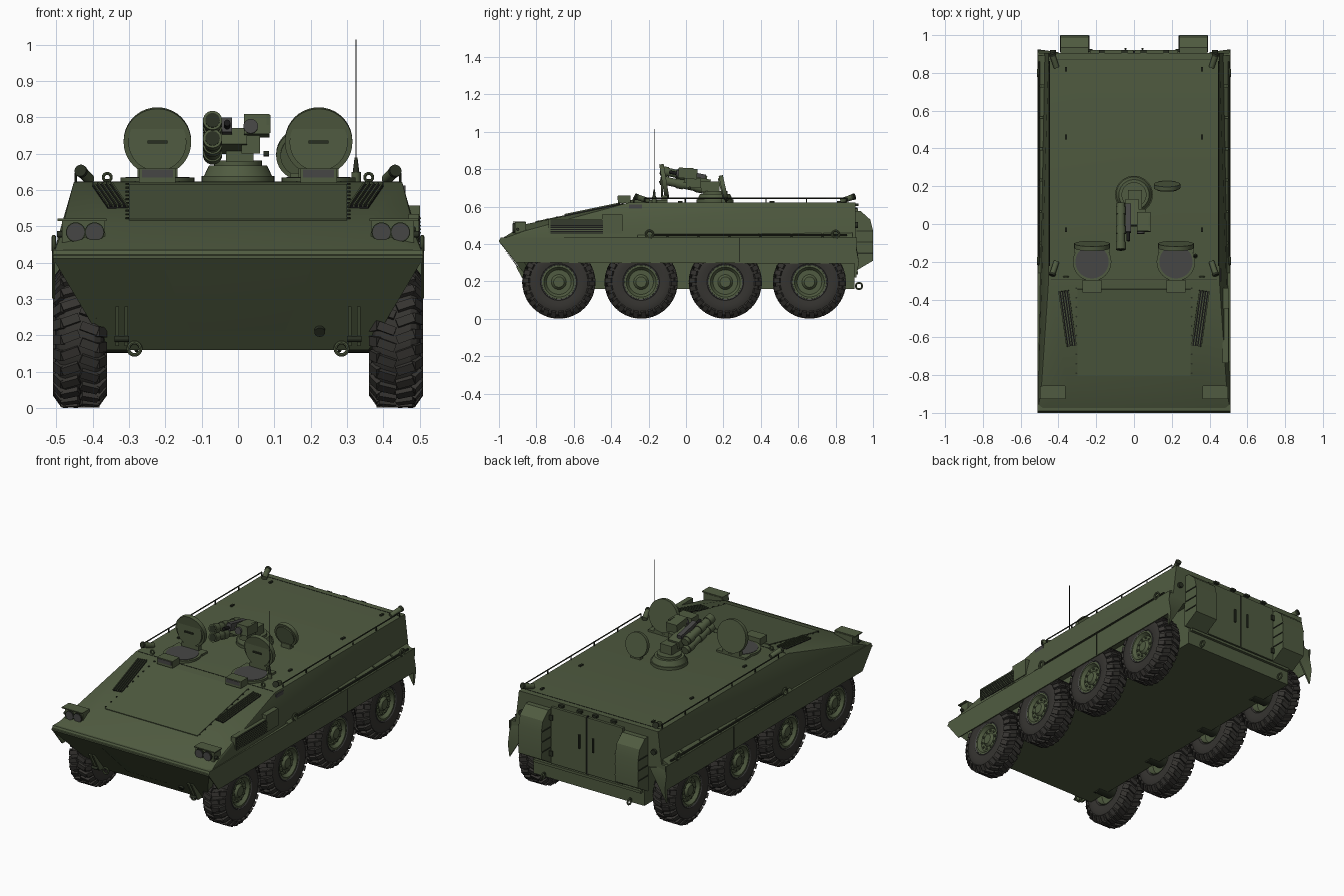
import bpy, bmesh, math
from mathutils import Matrix, Vector
from math import pi

if "Cube" in bpy.data.objects:
    bpy.data.objects.remove(bpy.data.objects["Cube"])

def mat(name, c):
    m = bpy.data.materials.new(name)
    m.diffuse_color = (*c, 1)
    m.use_nodes = True
    m.node_tree.nodes["Principled BSDF"].inputs["Base Color"].default_value = m.diffuse_color
    return m
GREEN = mat("olive_green", (0.080, 0.105, 0.052))
TYRE = mat("tyre_rubber", (0.036, 0.034, 0.030))
GREY = mat("dark_grey", (0.062, 0.062, 0.060))
DARK = mat("shadow_green", (0.022, 0.028, 0.016))
BLACK = mat("black", (0.010, 0.010, 0.010))
T, R = Matrix.Translation, Matrix.Rotation

def mk(name, bm, m):
    bmesh.ops.recalc_face_normals(bm, faces=bm.faces)
    for f in bm.faces:
        f.smooth = True
    for e in bm.edges:
        e.smooth = len(e.link_faces) == 2 and e.calc_face_angle(0) < 0.5
    me = bpy.data.meshes.new(name)
    bm.to_mesh(me)
    bm.free()
    me.materials.append(m)
    return place(name, me)

def place(name, me):
    o = bpy.data.objects.new(name, me)
    bpy.context.collection.objects.link(o)
    return o

def box(name, c, s, m=GREEN, rot=None):
    bm = bmesh.new()
    M = T(c) @ (rot or Matrix()) @ Matrix.Diagonal((*s, 1))
    bmesh.ops.create_cube(bm, size=1, matrix=M)
    return mk(name, bm, m)

def cyl(name, a, b, r, m=GREEN, r2=None, n=24):
    a, b = Vector(a), Vector(b)
    d = b - a
    bm = bmesh.new()
    M = T((a + b) / 2) @ d.to_track_quat('Z', 'Y').to_matrix().to_4x4()
    bmesh.ops.create_cone(bm, cap_ends=True, segments=n, radius1=r,
                          radius2=r if r2 is None else r2, depth=d.length, matrix=M)
    return mk(name, bm, m)

def hull(name, pts, m=GREEN, mirror=True):
    bm = bmesh.new()
    for x, y, z in pts:
        for s in ((1, -1) if mirror else (1,)):
            bm.verts.new((x * s, y, z))
    r = bmesh.ops.convex_hull(bm, input=bm.verts[:])
    bmesh.ops.delete(bm, geom=[v for v in r["geom_interior"] if isinstance(v, bmesh.types.BMVert)], context='VERTS')
    bmesh.ops.dissolve_limit(bm, angle_limit=0.01, verts=bm.verts[:], edges=bm.edges[:])
    return mk(name, bm, m)

def ring(name, c, R0, r, m=GREEN, axis='X'):
    bm = bmesh.new()
    lathe(bm, [(r * math.cos(i * pi / 4), R0 + r * math.sin(i * pi / 4)) for i in range(9)], 16)
    if axis == 'Y':
        bm.transform(R(pi / 2, 4, 'Z'))
    bm.transform(T(c))
    return mk(name, bm, m)

def lathe(bm, prof, n):
    rows = [[bm.verts.new((x, r * math.sin(2 * pi * i / n), r * math.cos(2 * pi * i / n)))
             for x, r in prof] for i in range(n)]
    for i in range(n):
        a, b = rows[i], rows[(i + 1) % n]
        for j in range(len(prof) - 1):
            bm.faces.new((a[j], a[j + 1], b[j + 1], b[j]))
    bmesh.ops.remove_doubles(bm, verts=bm.verts[:], dist=1e-5)

# ---- hull
hull("upper_hull", [(.452, -.30, .622), (.452, .905, .622), (.35, -.86, .505), (.49, -.86, .47),
                    (.51, -1, .42), (.51, -1, .412), (.497, -.84, .432), (.475, .905, .432), (.475, .905, .40)])
hull("sponson", [(.51, -1, .412), (.51, -.99, .435), (.51, .905, .435), (.51, .905, .40), (.51, -.97, .40)])
hull("lower_hull", [(.36, -.80, .16), (.36, .90, .16), (.36, .905, .41), (.36, -.80, .41)])
hull("nose_plate", [(.51, -1, .412), (.36, -.80, .16), (.51, -.93, .412), (.36, -.78, .16), (.36, -.78, .41)])
nose = [(.20, -.978, .38), (.13, -.843, .21), (0, -.91, .288)]
hull("nose_relief", nose)
for s in (1, -1):
    x = .51 * s
    hull("side_skirt", [(x - .006 * s * k, y, z) for k in (0, 1) for y, z in
         ((-1, .415), (-.91, .30), (.905, .295), (.915, .435), (-.99, .435))], mirror=False)
    hull("rear_mud_flap", [(x, .90, .43), (x, .925, .30), (x, .90, .22), (.40 * s, .90, .40),
                           (.40 * s, .91, .40), (x, .91, .22)], mirror=False)
    box("skirt_seam", (x, .285, .367), (.004, .005, .13), DARK)
    # sloping stowage ledge panels
    for i in range(7):
        y = -.26 + i * .166
        hull("ledge_panel", [(a * s, b, c) for b in (y, y + .155) for a, c in
             ((.51, .434), (.505, .441), (.468, .462), (.468, .434))], mirror=False)
    # tow cable with eyes
    cyl("tow_cable", (.503 * s, -.18, .447), (.503 * s, .86, .447), .006, DARK, n=8)
    for y in (-.195, .80):
        ring("tow_eye", (.507 * s, y, .452), .019, .006, GREEN)
    # roof rail
    cyl("roof_rail", (.447 * s, -.22, .645), (.447 * s, .86, .645), .0035, DARK, n=8)
    for i in range(6):
        y = -.22 + i * .216
        cyl("rail_post", (.447 * s, y, .615), (.447 * s, y, .645), .0035, DARK, n=8)
    # corner launchers
    for y, d in ((-.23, -1), (.86, 1)):
        cyl("corner_launcher", (.41 * s, y - .03 * d, .63), (.432 * s, y + .035 * d, .652), .015, n=16)
        cyl("launcher_cap", (.43 * s, y + .03 * d, .65), (.434 * s, y + .042 * d, .654), .017, DARK, n=16)
    ring("lifting_eye", (.36 * s, -.28, .635), .011, .004, GREEN, 'Y')
    for y in (-.03, .46, .82):
        box("roof_tie_down", (.36 * s, y, .625), (.012, .025, .01), DARK)
    # headlight clusters
    box("headlight_box", (.425 * s, -.885, .486), (.118, .06, .06))
    box("headlight_hood", (.43 * s, -.892, .518), (.135, .068, .006))
    for dx, r in ((-.03, .024), (.022, .024)):
        cyl("headlight_rim", ((.425 + dx) * s, -.914, .484), ((.425 + dx) * s, -.924, .484), r + .003, DARK)
        cyl("headlight_lens", ((.425 + dx) * s, -.92, .484), ((.425 + dx) * s, -.927, .484), r, GREY)
    cyl("side_marker", (.48 * s, -.90, .478), (.498 * s, -.90, .478), .009, DARK, n=12)
    # glacis louvres, running lengthwise
    tilt = R(math.atan(.117 / .56), 4, 'X')
    yaw = R(-.14 * s, 4, 'Z')
    c = Vector((.352 * s, -.50, .583))
    box("louvre_recess", c, (.056, .30, .006), BLACK, tilt @ yaw)
    for i in range(5):
        off = tilt @ yaw @ Vector(((i - 2) * .0125, 0, .004))
        box("louvre_bar", c + off, (.005, .30, .008), GREEN, tilt @ yaw)
    # front tow brackets and rings
    for dx in (-.012, .012):
        hull("tow_bracket", [((.32 * s + dx + e), y, z) for e in (-.005, .005) for y, z in
             ((-.91, .28), (-.885, .28), (-.85, .17), (-.80, .17))], mirror=False)
    cyl("tow_pin", (.30 * s, -.87, .19), (.34 * s, -.87, .19), .008, DARK, n=12)
    ring("front_tow_ring", (.285 * s, -.82, .163), .017, .005, GREEN, 'Y')
    ring("rear_tow_ring", (.28 * s, .925, .175), .017, .005, GREEN)

# glacis access panel
box("glacis_panel", (0, -.575, .565), (.60, .47, .008), GREEN, tilt)
for s in (1, -1):
    for i in range(10):
        y = -.79 + i * .05
        z = .506 + (y + .86) * .209
        cyl("glacis_bolt", (.305 * s, y, z), (.305 * s, y, z + .005), .005, DARK, n=8)
box("roof_rear_seam", (0, .87, .6225), (.90, .004, .002), DARK)
box("roof_front_seam", (0, -.295, .6225), (.88, .004, .002), DARK)
cyl("nose_drain_plug", (.225, -.852, .208), (.225, -.835, .22), .015, DARK, n=16)

# right-hand engine grille and box
box("grille_frame", (.484, -.585, .492), (.030, .30, .085))
box("grille_dark", (.499, -.585, .492), (.004, .28, .072), BLACK)
for i in range(7):
    box("grille_slat", (.501, -.585, .462 + i * .010), (.006, .28, .004), GREEN)
box("exhaust_box", (.478, -.395, .507), (.045, .11, .10))
box("small_side_grille", (.456, -.27, .595), (.010, .07, .034), GREY)

# ---- rear face
for s in (1, -1):
    box("rear_door", (.119 * s, .91, .425), (.228, .02, .33))
    cyl("door_handle", (.045 * s, .927, .40), (.045 * s, .927, .48), .006, DARK, n=8)
    for z in (.32, .53):
        box("door_hinge", (.232 * s, .92, z), (.025, .015, .03), DARK)
    hull("rear_stowage_box", [(a * s, y, z) for a in (.24, .388) for y, z in
         ((.90, .575), (.935, .575), (.985, .53), (1, .47), (1, .31), (.91, .257), (.90, .257))], mirror=False)
    for z in (.35, .41, .47):
        box("stowage_rib", (.314 * s, .955, z), (.156, .087, .006), DARK)
    cyl("tail_light", (.43 * s, .90, .50), (.43 * s, .92, .50), .016, DARK, n=16)
box("door_gap", (0, .91, .425), (.008, .012, .34), BLACK)
box("rear_sill", (0, .912, .245), (.70, .016, .015))
for x in (-.17, -.05, .05, .17):
    box("rear_roof_lug", (x, .912, .61), (.03, .02, .012), DARK)

# ---- crew hatches
for s in (1, -1):
    x = .222 * s
    cyl("hatch_ring", (x, -.20, .615), (x, -.20, .634), .102, n=40)
    cyl("hatch_opening", (x, -.20, .63), (x, -.20, .6365), .088, GREY, n=40)
    box("hatch_base", (x, -.125, .627), (.19, .05, .014))
    lean = Vector((0, .02, 0))
    a = Vector((x, -.128, .732))
    cyl("hatch_lid", a, a + Vector((0, .024, .004)), .093, n=40)
    cyl("hatch_lid_pad", a - Vector((0, .006, 0)), a + Vector((0, .004, 0)), .080, n=40)
    box("hatch_lid_grip", a - Vector((0, .012, 0)), (.055, .008, .008), DARK)
    box("hatch_hinge", (x, -.115, .645), (.11, .03, .03), GREEN)
    box("periscope", (x, -.33, .64), (.10, .065, .04))
    box("periscope_glass", (x, -.3635, .645), (.085, .004, .022), GREY)
cyl("rear_hatch_lid", (.175, .19, .695), (.175, .212, .70), .07, n=36)
cyl("rear_hatch_pad", (.175, .184, .694), (.175, .192, .696), .058, n=36)
box("rear_hatch_hinge", (.175, .205, .632), (.06, .03, .03))

# ---- weapon station
cyl("turret_ring", (0, .155, .615), (0, .155, .638), .100, n=40)
cyl("turret_collar", (0, .155, .638), (0, .155, .668), .094, r2=.080, n=40)
cyl("turret_top", (0, .155, .668), (0, .155, .682), .066, n=32)
box("turret_mount", (.005, .13, .705), (.075, .10, .055))
box("turret_cradle", (-.01, .06, .735), (.07, .14, .045), GREEN, R(-.2, 4, 'X'))
for dz in (0, -.05):
    p, q = Vector((-.07, -.135, .792 + dz)), Vector((-.07, .11, .742 + dz))
    cyl("launch_tube", p, q, .022)
    d = (q - p).normalized()
    for t in (0, .085, .19):
        cyl("tube_collar", p + d * t, p + d * (t + .04), .0265)
    cyl("tube_muzzle", p - d * .003, p + d * .002, .020, DARK)
box("gun_body", (-.03, .03, .765), (.028, .15, .04), GREY, R(-.2, 4, 'X'))
cyl("gun_barrel", (-.03, -.09, .785), (-.03, -.03, .773), .009, BLACK, n=12)
box("sight_box", (.052, .01, .777), (.07, .10, .055), GREEN, R(-.1, 4, 'X'))
cyl("sight_lens", (.035, -.052, .776), (.035, -.03, .774), .020, GREY)
box("sight_hood", (.084, 0, .782), (.012, .08, .05))
box("ammo_box", (.035, .04, .725), (.05, .08, .05))
cyl("station_sensor", (.07, .02, .70), (.085, .02, .70), .008, DARK, n=12)

# ---- antenna
cyl("antenna_base", (.325, -.17, .62), (.325, -.17, .65), .013, n=16)
cyl("antenna_spring", (.325, -.17, .65), (.325, -.17, .69), .009, r2=.004, m=DARK, n=12)
cyl("antenna_whip", (.325, -.17, .68), (.325, -.17, 1.015), .0022, BLACK, n=6)

# ---- wheels: tyre with staggered lugs, dished rim
bm = bmesh.new()
half = [(.050, .085), (.064, .098), (.069, .125), (.066, .152), (.056, .172), (.040, .182)]
lathe(bm, [(-x, r) for x, r in half] + half[::-1], 48)
N = 26
for i in range(N):
    for s in (1, -1):
        turn = R(2 * pi * (i + (.5 if s > 0 else 0)) / N, 4, 'X')
        for pos, rot, size in (((.026 * s, 0, .186), R(.35 * s, 4, 'Z'), (.050, .024, .018)),
                               ((.058 * s, .008, .172), R(.95 * s, 4, 'Y'), (.036, .027, .014))):
            bmesh.ops.create_cube(bm, size=1, matrix=turn @ T(pos) @ rot @ Matrix.Diagonal((*size, 1)))
tyre = mk("tyre", bm, TYRE)
bm = bmesh.new()
lathe(bm, [(.058, 0), (.058, .028), (.050, .036), (.044, .040), (.044, .066), (.054, .074), (.062, .080),
           (.062, .090), (.052, .094), (-.052, .094), (-.060, .088), (-.03, .078), (-.03, 0)], 40)
for i in range(10):
    a = 2 * pi * i / 10
    M = T((.046, .053 * math.cos(a), .053 * math.sin(a))) @ R(pi / 2, 4, 'Y')
    bmesh.ops.create_cone(bm, cap_ends=True, segments=6, radius1=.006, radius2=.006, depth=.012, matrix=M)
rim = mk("wheel_rim", bm, GREEN)
bm = bmesh.new()
lathe(bm, [(.0635, .0905), (.066, .0955), (.060, .099)], 40)
band = mk("rim_band", bm, GREY)
meshes = [o.data for o in (tyre, rim, band)]
for o in (tyre, rim, band):
    bpy.data.objects.remove(o)
for s in (1, -1):
    for y in (-.68, -.24, .21, .66):
        for me in meshes:
            o = place(me.name, me)
            o.location = (.435 * s, y, .196)
            o.rotation_euler = (0, 0, 0 if s > 0 else pi)
        cyl("axle_hub", (.30 * s, y, .196), (.41 * s, y, .196), .045, DARK, n=20)
